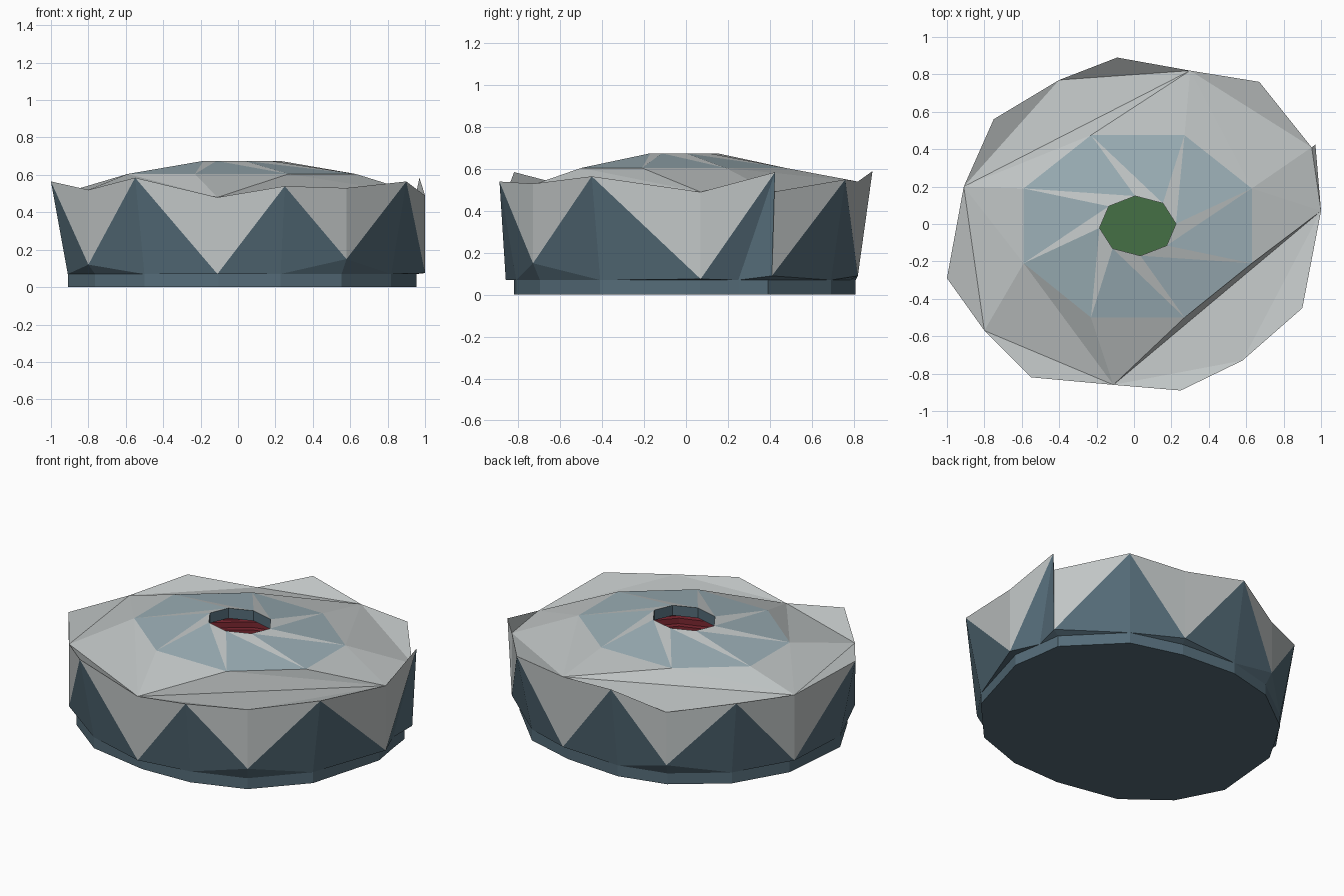
import bpy
from math import cos, sin, radians

if "Cube" in bpy.data.objects:
    bpy.data.objects.remove(bpy.data.objects["Cube"])


def mat(name, rgb):
    m = bpy.data.materials.new(name)
    m.diffuse_color = (*rgb, 1)
    m.use_nodes = True
    m.node_tree.nodes["Principled BSDF"].inputs["Base Color"].default_value = m.diffuse_color
    return m


WALL = mat("slate_blue", (0.09, 0.15, 0.19))
PANEL = mat("pale_blue_glass", (0.33, 0.43, 0.47))
GRASS = mat("grass_green", (0.06, 0.16, 0.06))
SEAT = mat("seat_red", (0.20, 0.02, 0.03))
ROOF = mat("roof_grey", (0.53, 0.56, 0.56))


def build(name, faces, material):
    """Make a mesh from faces given as tuples of points, sharing equal points."""
    index, verts, polys = {}, [], []
    for face in faces:
        poly = []
        for p in face:
            key = tuple(round(c, 4) for c in p)
            if key not in index:
                index[key] = len(verts)
                verts.append(key)
            poly.append(index[key])
        polys.append(poly)
    me = bpy.data.meshes.new(name)
    me.from_pydata(verts, [], polys)
    me.materials.append(material)
    ob = bpy.data.objects.new(name, me)
    bpy.context.collection.objects.link(ob)
    return ob


def ring_faces(rings):
    """Quads joining successive closed rings."""
    n = len(rings[0])
    return [(a[i], a[(i + 1) % n], b[(i + 1) % n], b[i])
            for a, b in zip(rings, rings[1:]) for i in range(n)]


def scaled(ring, k, z):
    return [(x * k, y * k, z) for x, y in ring]


# Rim, anticlockwise from the front: folds (x, y, top z, tip z) and peaks after each
folds = [(-0.11, -0.86, 0.48, 0.07), (0.58, -0.73, 0.53, 0.15),
         (1.00, 0.07, 0.49, 0.075), (0.95, 0.41, 0.49, 0.09),
         (0.30, 0.82, 0.54, 0.09), (-0.40, 0.77, 0.48, 0.14),
         (-0.91, 0.20, 0.51, 0.09), (-0.80, -0.57, 0.52, 0.12)]
peaks = [(0.25, -0.89, 0.54), (0.90, -0.45, 0.565), (0.97, 0.425, 0.585),
         (0.67, 0.76, 0.55), (-0.09, 0.89, 0.59), (-0.75, 0.56, 0.55),
         (-1.00, -0.29, 0.565), (-0.55, -0.82, 0.585)]
top = [f[:3] for f in folds]
tip = [(f[0], f[1], f[3]) for f in folds]

# Plinth outline sits a little inside the rim
plan = []
for f, p in zip(folds, peaks):
    plan += [(f[0] * 0.955, f[1] * 0.955), (p[0] * 0.91, p[1] * 0.91)]
plan[5] = (0.925, 0.25)      # keep the outline convex beside the fin
low, high = scaled(plan, 1, 0), scaled(plan, 1, 0.07)
build("plinth", ring_faces([low, high]) + [tuple(reversed(low))], WALL)

# Slate walls rising to each peak, grey folded triangles hanging between them
walls, hangings = [], []
for i in range(8):
    j = (i + 1) % 8
    a, m, b = high[2 * i], high[2 * i + 1], high[2 * j]
    walls += [(a, m, tip[i]), (m, peaks[i], tip[i]),
              (m, b, tip[j]), (m, tip[j], peaks[i])]
    hangings += [(top[i], tip[i], peaks[i]), (peaks[i], tip[j], top[j])]
build("facade_walls", walls, WALL)
build("facade_folds", hangings, ROOF)

# Octagon of the inner roof, starting front left, and the twisted opening
octagon = [(x, y, 0.605) for x, y in
           [(-0.23, -0.50), (0.27, -0.50), (0.63, -0.21), (0.63, 0.19),
            (0.27, 0.475), (-0.23, 0.475), (-0.59, 0.19), (-0.59, -0.21)]]
opening = [(0.02 + 0.205 * cos(radians(t)), -0.01 + 0.16 * sin(radians(t)), 0.675)
           for t in [229 + 45 * i for i in range(8)]]

# Outer roof: each main fold carries two octagon corners
roof = []
for k in range(4):
    p, v, q = top[2 * k], top[2 * k + 1], top[(2 * k + 2) % 8]
    o1, o2, o3 = octagon[2 * k], octagon[2 * k + 1], octagon[(2 * k + 2) % 8]
    roof += [(p, o2, o1), (q, o3, o2),
             (p, peaks[2 * k], v), (v, peaks[2 * k + 1], q)]
    # alternate sides drop to a crease or run straight out to the fold
    roof += [(p, q, o2), (p, v, q)] if k % 2 == 0 else [(p, v, o2), (v, q, o2)]
build("outer_roof", roof, ROOF)

# Inner roof: glazed triangles alternating with thin grey blades
glass, blades = [], []
for i in range(8):
    j = (i + 1) % 8
    glass.append((octagon[i], octagon[j], opening[i]))
    blades.append((octagon[j], opening[j], opening[i]))
build("glazed_panels", glass, PANEL)
build("roof_blades", blades, ROOF)

# Lip hanging inside the opening
lip = [(x, y, 0.61) for x, y, z in opening]
build("opening_lip", ring_faces([lip, opening]), WALL)

# Stepped seating bowl and the pitch
steps, rings = 9, []
for s in range(steps):
    k = 0.50 + 0.36 * s / steps
    rings += [scaled(plan, k, 0.08 + 0.035 * s),
              scaled(plan, k, 0.08 + 0.035 * (s + 1))]
build("seating_bowl", ring_faces(rings), SEAT)
build("pitch", [tuple(scaled(plan, 0.50, 0.08))], GRASS)
